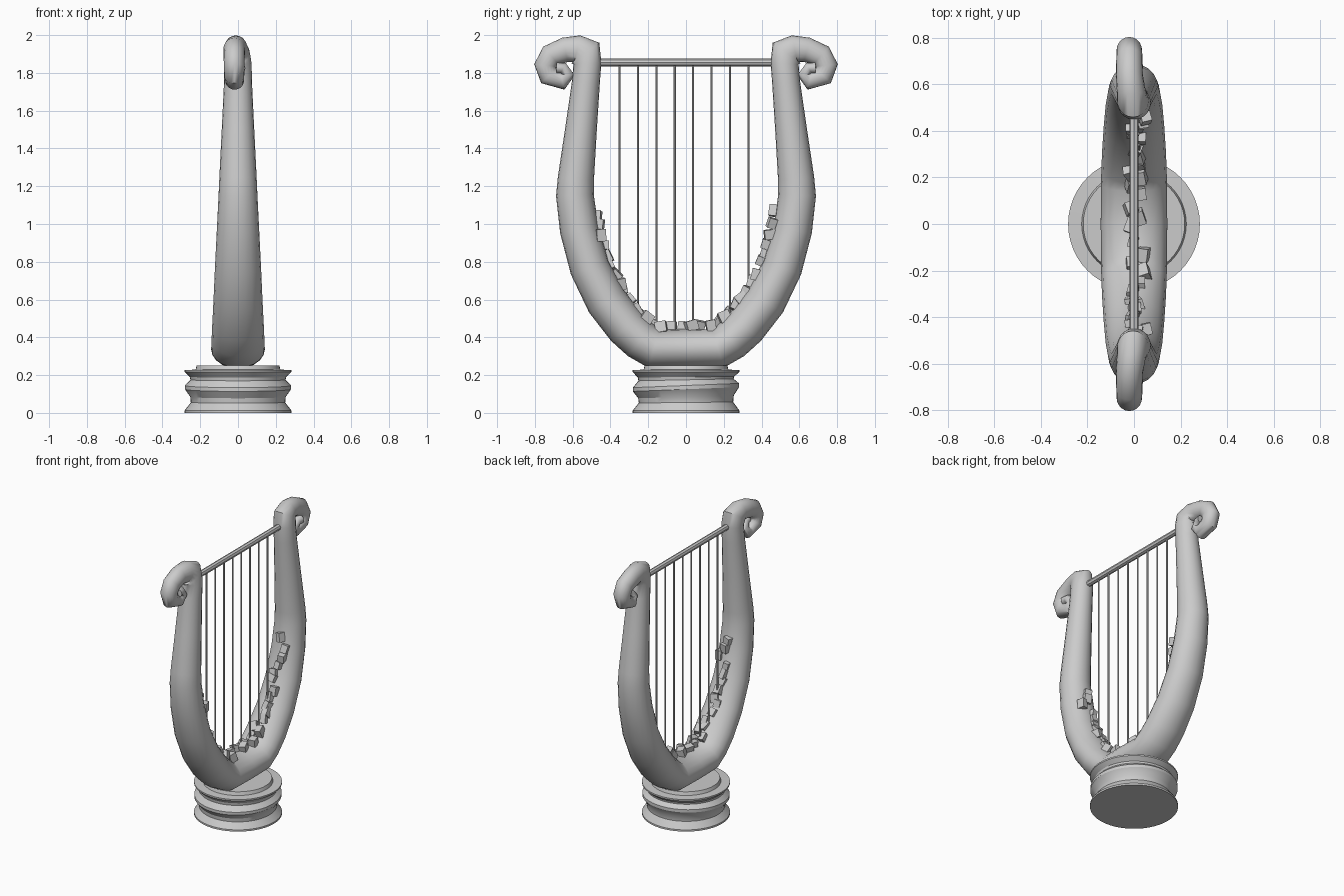
import bpy, bmesh, math, random
from mathutils import Vector, Matrix, Euler

if "Cube" in bpy.data.objects:
    bpy.data.objects.remove(bpy.data.objects["Cube"])

random.seed(4)


def make(name, bm, smooth=None):
    bmesh.ops.recalc_face_normals(bm, faces=bm.faces[:])
    me = bpy.data.meshes.new(name)
    bm.to_mesh(me)
    bm.free()
    ob = bpy.data.objects.new(name, me)
    bpy.context.collection.objects.link(ob)
    if smooth:
        bpy.ops.object.select_all(action='DESELECT')
        ob.select_set(True)
        bpy.context.view_layer.objects.active = ob
        bpy.ops.object.shade_smooth_by_angle(angle=math.radians(smooth))
    return ob


def loft(bm, rings):
    rows = [[bm.verts.new(p) for p in r] for r in rings]
    n = len(rows[0])
    for a, b in zip(rows, rows[1:]):
        for i in range(n):
            j = (i + 1) % n
            bm.faces.new((a[i], a[j], b[j], b[i]))
    bm.faces.new(rows[0])
    bm.faces.new(rows[-1])


# Lyre frame: elliptical tube swept along a U with outward scrolls
# each station: y, z, in-plane half width, x half width, x offset
half = [
    (0.17, 0.34, .105, .142, 0), (0.24, 0.385, .108, .14, 0),
    (0.315, 0.455, .11, .137, 0), (0.42, 0.59, .11, .13, 0),
    (0.51, 0.77, .106, .122, 0), (0.565, 0.97, .103, .112, 0),
    (0.588, 1.15, .1, .103, 0), (0.583, 1.24, .096, .099, 0),
    (0.556, 1.5, .084, .086, 0), (0.53, 1.75, .074, .074, 0),
    (0.522, 1.85, .074, .072, 0), (0.533, 1.905, .092, .068, -.005),
    (0.575, 1.928, .072, .062, -.012), (0.64, 1.922, .066, .058, -.02),
    (0.715, 1.892, .062, .056, -.02), (0.745, 1.84, .059, .055, -.02),
    (0.727, 1.785, .056, .053, -.02), (0.655, 1.76, .05, .05, -.018),
    (0.625, 1.79, .036, .042, -.01), (0.65, 1.825, .03, .036, 0),
    (0.685, 1.825, .03, .034, .005)]
path = [(-s[0],) + s[1:] for s in reversed(half)] + [(0, .34, .105, .143, 0)] + half
rings = []
for i, (y, z, w, d, ox) in enumerate(path):
    p = Vector((y, z))
    prev = Vector(path[max(i - 1, 0)][:2])
    nxt = Vector(path[min(i + 1, len(path) - 1)][:2])
    t = Vector((0, 0))
    for v in (p - prev, nxt - p):
        if v.length > 0:
            t += v.normalized()
    t.normalize()
    ring = []
    for k in range(20):
        a = math.tau * k / 20
        ring.append((ox + d * math.sin(a), y - t.y * w * math.cos(a),
                     z + t.x * w * math.cos(a)))
    rings.append(ring)
bm = bmesh.new()
loft(bm, rings)
make("frame", bm, 50)

# Threaded round base; the middle ridge leans slightly like a screw thread
profile = [(.283, 0, 0), (.283, .012, 0), (.25, .055, .01), (.253, .085, .03),
           (.281, .125, .04), (.281, .145, .04), (.252, .175, .02),
           (.255, .19, .01), (.283, .217, 0), (.283, .227, 0),
           (.225, .229, 0), (.218, .252, 0)]
bm = bmesh.new()
loft(bm, [[(r * math.cos(math.tau * k / 48), r * math.sin(math.tau * k / 48),
            z + tilt * r * math.sin(math.tau * k / 48)) for k in range(48)]
          for r, z, tilt in profile])
make("base", bm, 30)


def rod(name, a, b, r, sides):
    a, b = Vector(a), Vector(b)
    bm = bmesh.new()
    m = Matrix.Translation((a + b) / 2) @ (b - a).to_track_quat('Z', 'Y').to_matrix().to_4x4()
    bmesh.ops.create_cone(bm, cap_ends=True, segments=sides, radius1=r,
                          radius2=r, depth=(b - a).length, matrix=m)
    return make(name, bm, 40)


# Crossbar and eight strings
rod("crossbar", (0, -.5, 1.855), (0, .5, 1.855), .02, 8)
for i in range(8):
    y = -.352 + i * .0975
    rod("string_%d" % (i + 1), (0, y, .34 + .9 * y * y * 2), (0, y, 1.855), .0055, 8)

# Small blocks scattered along the inner curve of the frame
inner = [(0, .45), (.15, .45), (.25, .53), (.34, .65), (.41, .79),
         (.455, .94), (.482, 1.1)]
inner = [Vector(p) for p in inner]
bm = bmesh.new()
for side, lift in ((-1, .004), (1, .012)):
    for k in range(17):
        f = (k + random.random() * .6) / 17 * (len(inner) - 1)
        i = min(int(f), len(inner) - 2)
        p = inner[i].lerp(inner[i + 1], f - i)
        t = (inner[i + 1] - inner[i]).normalized()
        p = p + Vector((-t.y, t.x)) * lift
        tilt = math.atan2(t.y, t.x) * side
        m = (Matrix.Translation((random.uniform(-.02, .055), p.x * side, p.y))
             @ Euler((tilt + random.uniform(-.3, .3), random.uniform(-.3, .3),
                      random.uniform(-.4, .4))).to_matrix().to_4x4()
             @ Matrix.Diagonal((random.uniform(.035, .05), random.uniform(.045, .065),
                                random.uniform(.04, .06), 1)))
        bmesh.ops.create_cube(bm, size=1, matrix=m)
make("inner_blocks", bm)
